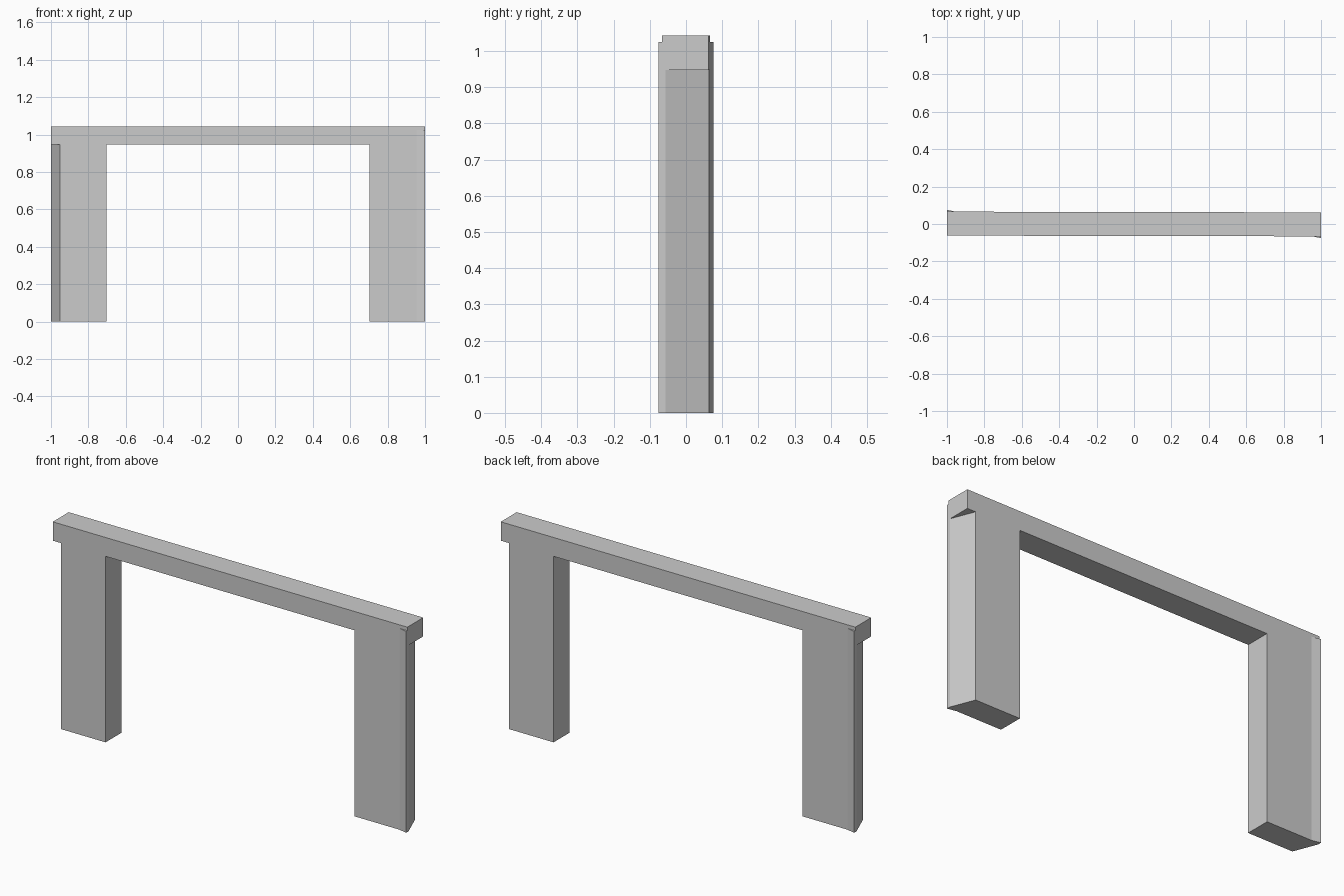
import bpy, bmesh

if "Cube" in bpy.data.objects:
    bpy.data.objects.remove(bpy.data.objects["Cube"])

HALF = 0.064        # half depth of the frame
BEAM_LOW, BEAM_TOP = 0.947, 1.043


def prism(name, outline, z0, z1):
    """Extrude a plan outline (counter-clockwise) from z0 to z1."""
    bm = bmesh.new()
    face = bm.faces.new([bm.verts.new((x, y, z0)) for x, y in outline])
    ext = bmesh.ops.extrude_face_region(bm, geom=[face])
    for v in ext["geom"]:
        if isinstance(v, bmesh.types.BMVert):
            v.co.z = z1
    bmesh.ops.recalc_face_normals(bm, faces=bm.faces)
    mesh = bpy.data.meshes.new(name)
    bm.to_mesh(mesh)
    bm.free()
    ob = bpy.data.objects.new(name, mesh)
    bpy.context.collection.objects.link(ob)
    return ob


# Top beam
frame = prism("door_frame", [(-1, -HALF), (1, -HALF), (1, HALF), (-1, HALF)],
              BEAM_LOW, BEAM_TOP)

# Legs with slanted outer side and small flared corner, turned half a circle
leg_plan = [(0.702, -HALF), (0.955, -HALF), (1, -0.074), (1, -0.055),
            (0.953, HALF), (0.702, HALF)]
legs = [prism(name, [(s * x, s * y) for x, y in leg_plan], 0, 1.025)
        for name, s in (("right_leg", 1), ("left_leg", -1))]

# Merge legs and beam into one solid
for leg in legs:
    mod = frame.modifiers.new("join_" + leg.name, 'BOOLEAN')
    mod.operation = 'UNION'
    mod.solver = 'EXACT'
    mod.object = leg
bpy.context.view_layer.objects.active = frame
frame.select_set(True)
for mod in list(frame.modifiers):
    bpy.ops.object.modifier_apply(modifier=mod.name)
for leg in legs:
    bpy.data.objects.remove(leg)

# Very slight skew of the whole frame
for v in frame.data.vertices:
    v.co.y -= 0.002 * v.co.x
